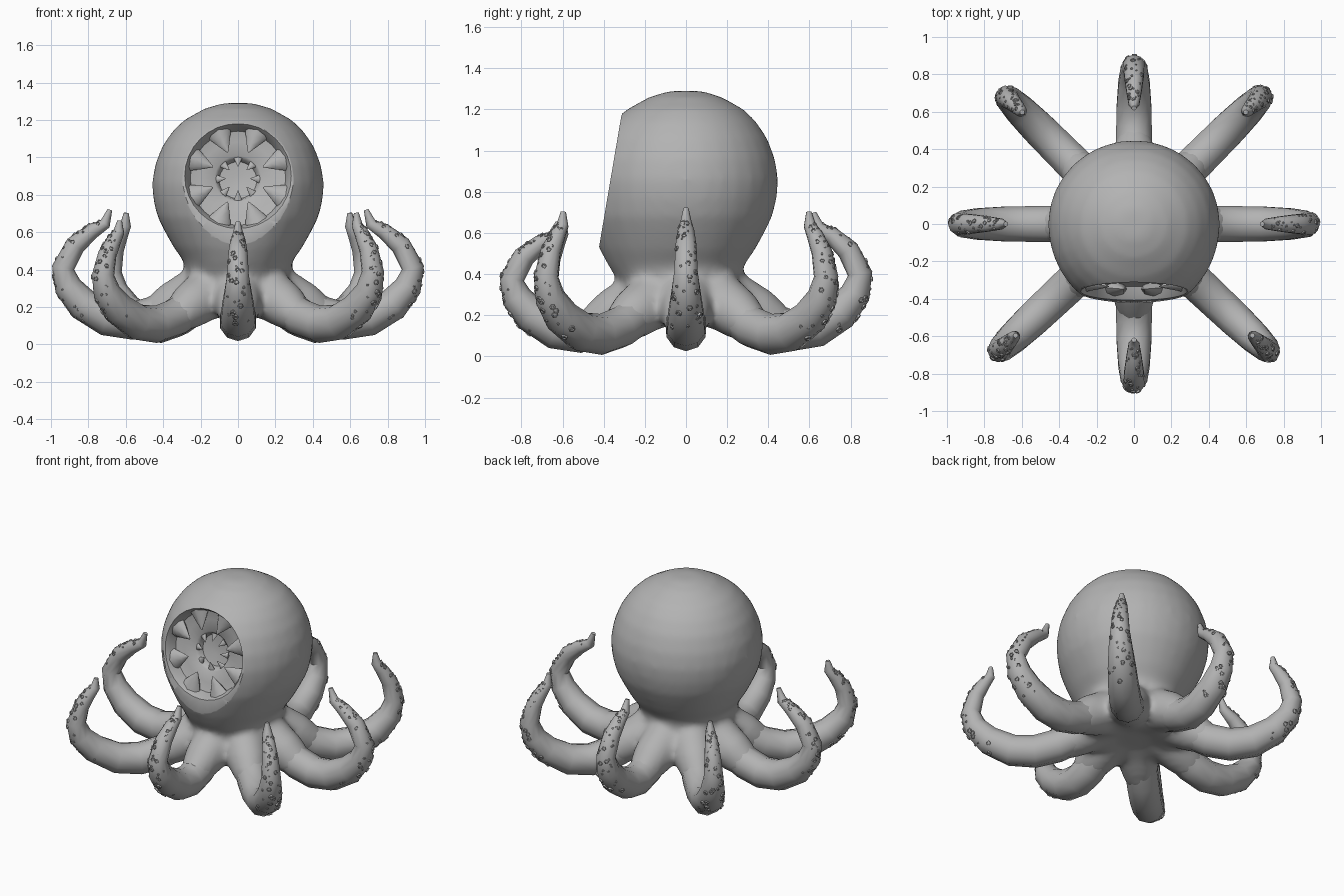
import bpy, bmesh, math, random
from mathutils import Vector, Matrix

if "Cube" in bpy.data.objects:
    bpy.data.objects.remove(bpy.data.objects["Cube"])
random.seed(4)

skin = bpy.data.materials.new("grey skin")
skin.use_nodes = True
skin.diffuse_color = (0.45, 0.45, 0.45, 1)
skin.node_tree.nodes["Principled BSDF"].inputs["Base Color"].default_value = (0.45, 0.45, 0.45, 1)


def smooth(obj, angle):
    bpy.ops.object.select_all(action='DESELECT')
    obj.select_set(True)
    bpy.context.view_layer.objects.active = obj
    bpy.ops.object.shade_smooth_by_angle(angle=math.radians(angle))


def finish(name, bm, angle=50):
    bmesh.ops.recalc_face_normals(bm, faces=bm.faces)
    mesh = bpy.data.meshes.new(name)
    bm.to_mesh(mesh)
    bm.free()
    mesh.materials.append(skin)
    obj = bpy.data.objects.new(name, mesh)
    bpy.context.collection.objects.link(obj)
    smooth(obj, angle)
    return obj


def loft(bm, rings):
    """Bridge equal-sized rings of points and cap both ends."""
    loops = [[bm.verts.new(p) for p in ring] for ring in rings]
    for a, b in zip(loops, loops[1:]):
        for i in range(len(a)):
            j = (i + 1) % len(a)
            bm.faces.new((a[i], a[j], b[j], b[i]))
    bm.faces.new(loops[0])
    bm.faces.new(loops[-1])


def circle(r, z, n):
    return [Vector((r * math.cos(t), r * math.sin(t), z))
            for t in (2 * math.pi * i / n for i in range(n))]


def arm_frames(path):
    """Centre, outward direction and thickness for every point on an arm."""
    pts = [Vector((r, 0, z)) for r, z, _ in path]
    frames = []
    for i, p in enumerate(pts):
        t = (pts[min(i + 1, len(pts) - 1)] - pts[max(i - 1, 0)]).normalized()
        frames.append((p, Vector((t.z, 0, -t.x)), path[i][2]))
    return frames


def arm_loft(bm, frames, spin, sides=10):
    loft(bm, [[spin @ Vector((c + n * p.x * w + Vector((0, p.y * w, 0))))
               for p in circle(1, 0, sides)] for c, n, w in frames])


# Body: height, radius, bulge toward the face and chin
SECTIONS = [(0.165, 0.1, 0), (0.14, 0.22, 0), (0.18, 0.28, 0), (0.25, 0.285, 0),
            (0.32, 0.28, 0.02), (0.38, 0.278, 0.06), (0.44, 0.288, 0.09), (0.52, 0.345, 0.075),
            (0.6, 0.39, 0.06), (0.68, 0.43, 0.045), (0.77, 0.453, 0.03), (0.86, 0.46, 0.025),
            (0.96, 0.444, 0.02), (1.06, 0.405, 0.015), (1.14, 0.35, 0.01), (1.2, 0.288, 0),
            (1.26, 0.18, 0), (1.29, 0.08, 0)]
bm = bmesh.new()
loft(bm, [[Vector((p.x * reach, p.y * reach * (0.975 if p.y > 0 else 1), z))
           for p in circle(1, 0, 32)
           for reach in (r + bulge * max(0, -p.y) ** 2,)] for z, r, bulge in SECTIONS])

# Thick arm roots that melt into the body
ROOT = [(0.14, 0.285, 0.13), (0.25, 0.262, 0.138), (0.36, 0.205, 0.124),
        (0.44, 0.16, 0.1), (0.52, 0.13, 0.06)]
for k in range(8):
    arm_loft(bm, arm_frames(ROOT), Matrix.Rotation(k * math.pi / 4, 4, 'Z'), 16)
body = finish("body", bm)

# Mouth frame: local z points out of the face
out = Vector((0, -1, 0.17)).normalized()
side = Vector((1, 0, 0))
mouth = Matrix((side, out.cross(side), out)).transposed().to_4x4()
mouth.translation = (0, -0.36, 0.9)

# Mouth pit: flat face plane, shallow bowl and throat in one cut
bm = bmesh.new()
loft(bm, [circle(r, z, 32) for r, z in
          [(0.6, 0.3), (0.6, 0), (0.285, 0), (0.27, -0.025), (0.255, -0.07),
           (0.2, -0.085), (0.125, -0.09), (0.11, -0.105), (0.1, -0.135), (0.03, -0.145)]])
bm.transform(mouth)
cutter = finish("mouth_cutter", bm)
cutter.hide_render = True

blend = body.modifiers.new("blend", 'REMESH')
blend.mode = 'VOXEL'
blend.voxel_size = 0.02
relax = body.modifiers.new("relax", 'SMOOTH')
relax.factor = 0.5
relax.iterations = 12
cut = body.modifiers.new("mouth pit", 'BOOLEAN')
cut.operation = 'DIFFERENCE'
cut.solver = 'EXACT'
cut.object = cutter
bpy.context.view_layer.objects.active = body
for name in [m.name for m in body.modifiers]:
    bpy.ops.object.modifier_apply(modifier=name)
bpy.data.objects.remove(cutter)
smooth(body, 42)


# Teeth: two rings of cones pointing to the centre of the mouth
def teeth(name, root, tip, root_depth, tip_depth, width, offset):
    bm = bmesh.new()
    start, end = Vector((root, 0, root_depth)), Vector((tip, 0, tip_depth))
    axis = (end - start).normalized()
    across = Vector((0, 1, 0))
    up = axis.cross(across)
    for k in range(8):
        turn = mouth @ Matrix.Rotation((k + offset) * math.pi / 4, 4, 'Z')
        rows = []
        for f, w in ((0, 1), (0.3, 0.72), (0.65, 0.4), (1, 0.04)):
            rows.append([turn @ (start.lerp(end, f) + across * p.x * w * width
                                 + up * p.y * w * width * 0.6) for p in circle(1, 0, 8)])
        loft(bm, rows)
    finish(name, bm)


teeth("outer_teeth", 0.275, 0.145, -0.06, -0.035, 0.075, 0.5)
teeth("inner_teeth", 0.112, 0.065, -0.1, -0.08, 0.022, 0)

# Tentacles: distance from centre, height and thickness along the arm
PATH = [(0.33, 0.215, 0.1), (0.45, 0.155, 0.102), (0.57, 0.125, 0.1),
        (0.70, 0.142, 0.097), (0.83, 0.215, 0.088), (0.91, 0.31, 0.074), (0.935, 0.41, 0.06)]
CURLED = [(0.87, 0.53, 0.054), (0.78, 0.605, 0.042), (0.71, 0.645, 0.03), (0.685, 0.72, 0.013)]
UPRIGHT = [(0.905, 0.53, 0.05), (0.86, 0.61, 0.04), (0.825, 0.66, 0.03), (0.82, 0.725, 0.013)]


def sucker(bm, at, normal, size):
    """Small six-sided cup with a sunken middle."""
    place = Matrix.Translation(at) @ normal.to_track_quat('Z', 'Y').to_matrix().to_4x4()
    loft(bm, [[place @ p for p in circle(size * w, size * h, 6)]
              for w, h in ((1, -0.5), (1, 0.35), (0.6, 0.45), (0.45, 0.1))])


def tentacle(name, angle, reach, drop, rise, tip):
    """Reach scales the length, drop lowers the arm, rise scales the raised part."""
    path = [(r * (1 + (reach - 1) * min(1, r / 0.6)),
             z + (rise - 1) * max(0, z - 0.2) * (r > 0.6) - drop * min(1, r / 0.7), w)
            for r, z, w in PATH + tip]
    frames = arm_frames(path)
    spin = Matrix.Rotation(angle, 4, 'Z')
    bm = bmesh.new()
    arm_loft(bm, frames, spin)
    finish(name, bm)

    # Suckers scattered over the outer face, smaller toward the tip
    bm = bmesh.new()
    first, last, count = 3.6, len(frames) - 2, 46
    for k in range(count):
        s = first + (last - first) * (k + random.random()) / count
        i = int(s)
        (c0, n0, w0), (c1, n1, w1) = frames[i], frames[i + 1]
        f = s - i
        c, n, w = c0.lerp(c1, f), n0.lerp(n1, f).normalized(), w0 + (w1 - w0) * f
        a = random.uniform(-1.1, 1.1)
        normal = n * math.cos(a) + Vector((0, math.sin(a), 0))
        size = random.choice((0.007, 0.009, 0.016)) * (0.5 + 6 * w)
        sucker(bm, spin @ (c + normal * w * 0.97), spin.to_3x3() @ normal, size)
    finish(name + "_suckers", bm, 30)


# Name, sideways swing, reach, drop, rise; in order around the body from +x
ARMS = [("left", 0, 1, 0, 1, CURLED), ("back_left", 0, 1.03, 0.022, 1, UPRIGHT),
        ("back", 0, 0.905, 0, 0.96, CURLED), ("back_right", 0, 1.03, 0.022, 1, UPRIGHT),
        ("right", 0, 1, 0, 1, CURLED), ("front_right", -0.03, 1.06, 0.022, 0.92, UPRIGHT),
        ("front", 0, 0.905, 0.01, 0.89, CURLED), ("front_left", 0.03, 1.06, 0.022, 1, UPRIGHT)]
for k, (place, swing, reach, drop, rise, tip) in enumerate(ARMS):
    tentacle(place + "_tentacle", k * math.pi / 4 + swing, reach, drop, rise, tip)
